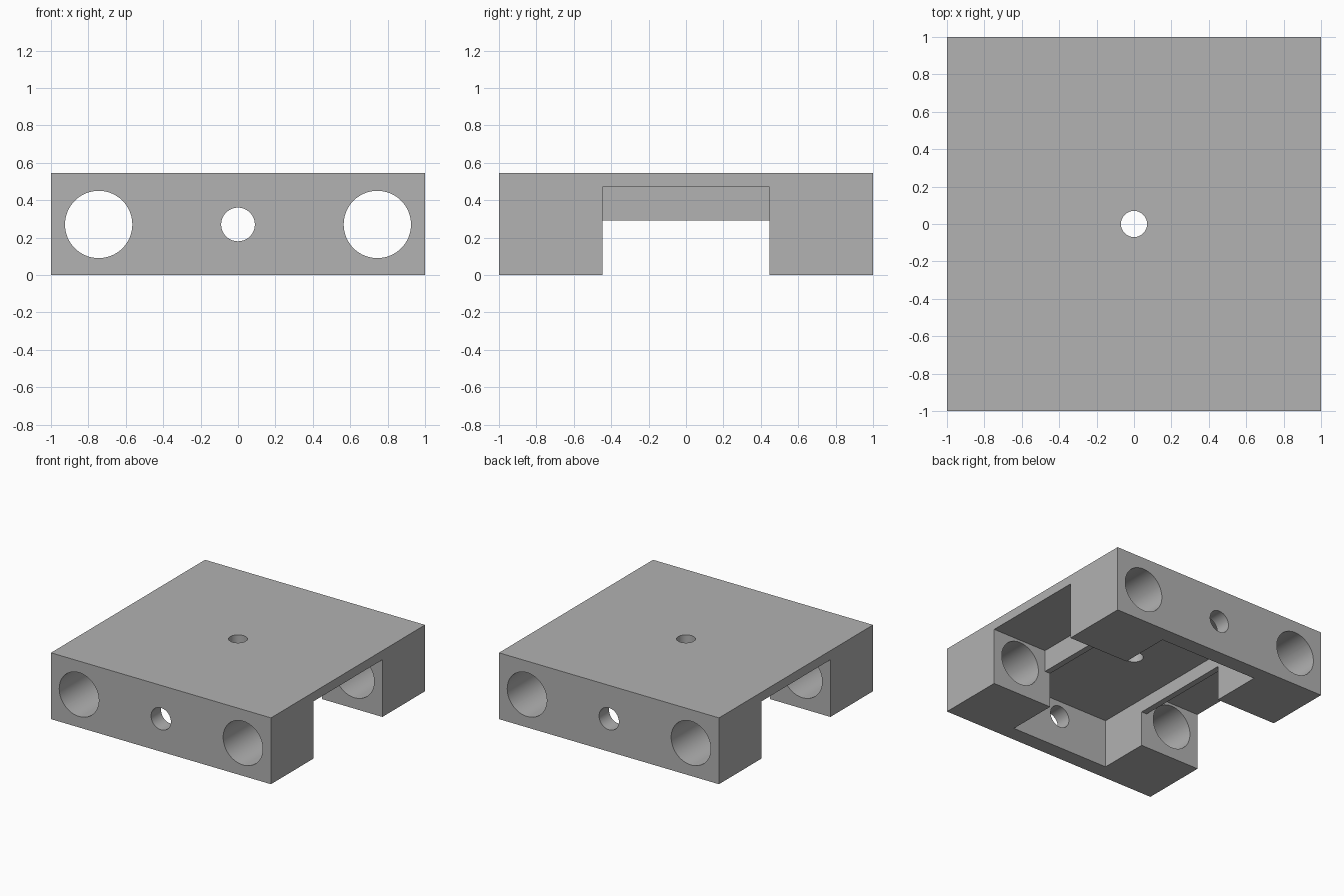
import bpy
import math

# Remove the default cube
cube = bpy.data.objects.get("Cube")
if cube:
    bpy.data.objects.remove(cube, do_unlink=True)

HEIGHT = 0.545
CHANNEL = 0.447   # half width of the cross channel
HOLE_Z = 0.27

# Plain grey material
grey = bpy.data.materials.new("plain_grey")
grey.use_nodes = True
colour = (0.445, 0.445, 0.445, 1)
grey.diffuse_color = colour
grey.node_tree.nodes["Principled BSDF"].inputs["Base Color"].default_value = colour


def box(name, low, high):
    """Axis-aligned box between two corners."""
    centre = [(a + b) / 2 for a, b in zip(low, high)]
    bpy.ops.mesh.primitive_cube_add(size=1, location=centre)
    obj = bpy.context.object
    obj.name = name
    obj.scale = [b - a for a, b in zip(low, high)]
    bpy.ops.object.transform_apply(location=True, rotation=True, scale=True)
    return obj


def rod(name, radius, depth, location, tilt=0):
    """Cylinder used to drill a round hole."""
    bpy.ops.mesh.primitive_cylinder_add(vertices=64, radius=radius, depth=depth,
                                        location=location, rotation=(tilt, 0, 0))
    obj = bpy.context.object
    obj.name = name
    bpy.ops.object.transform_apply(location=True, rotation=True, scale=True)
    return obj


# Solid block
block = box("carriage_block", (-1, -1, 0), (1, 1, HEIGHT))
block.data.materials.append(grey)

# Cross channel: deep at both ends, shallow in the middle
cutters = [
    box("channel_left_cutter", (0.5, -CHANNEL, -0.1), (1.1, CHANNEL, 0.47)),
    box("channel_right_cutter", (-1.1, -CHANNEL, -0.1), (-0.5, CHANNEL, 0.47)),
    box("channel_middle_cutter", (-0.6, -CHANNEL, -0.12), (0.6, CHANNEL, 0.29)),
    # Underside pocket reaching into both legs
    box("pocket_cutter", (-0.45, -0.87, -0.14), (0.45, 0.87, 0.4)),
    # Top screw hole
    rod("top_hole_cutter", 0.07, 0.4, (0, 0, 0.5)),
]

# Two bearing bores and the small centre hole, front to back
for x, radius in ((-0.745, 0.18), (0, 0.09), (0.745, 0.18)):
    cutters.append(rod("bore_cutter", radius, 2.4, (x, 0, HOLE_Z), math.pi / 2))

# Cut everything away and discard the cutters
bpy.ops.object.select_all(action="DESELECT")
block.select_set(True)
bpy.context.view_layer.objects.active = block
for cutter in cutters:
    cutter.hide_render = True
    cut = block.modifiers.new(cutter.name, "BOOLEAN")
    cut.operation = "DIFFERENCE"
    cut.solver = "EXACT"
    cut.object = cutter
    bpy.ops.object.modifier_apply(modifier=cut.name)
    bpy.data.objects.remove(cutter, do_unlink=True)

# Round bores smooth, edges sharp
bpy.ops.object.shade_smooth_by_angle(angle=math.radians(30))
